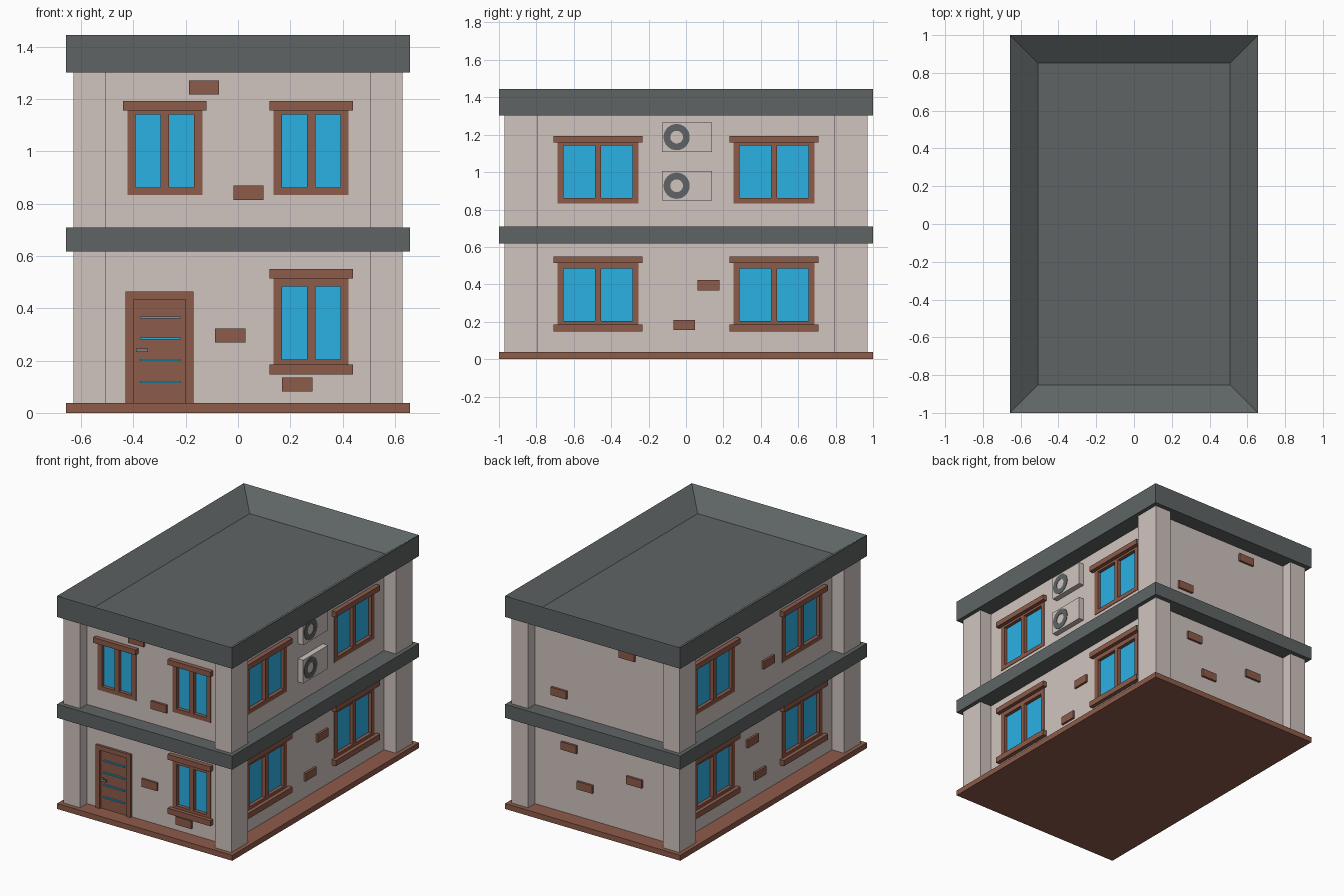
import bpy, bmesh, math
from mathutils import Matrix, Vector

old = bpy.data.objects.get("Cube")
if old:
    bpy.data.objects.remove(old, do_unlink=True)


def material(name, r, g, b):
    m = bpy.data.materials.new(name)
    m.use_nodes = True
    m.diffuse_color = (r, g, b, 1)
    m.node_tree.nodes["Principled BSDF"].inputs["Base Color"].default_value = (r, g, b, 1)
    return m


PLASTER = material("pale plaster", 0.63, 0.55, 0.52)
SLATE = material("slate grey", 0.114, 0.127, 0.127)
WOOD = material("brown wood", 0.27, 0.106, 0.068)
GLASS = material("blue glass", 0.024, 0.44, 0.78)
METAL = material("handle metal", 0.2, 0.2, 0.2)

# Half sizes of the walls and of the slabs
WALL_X, WALL_Y = 0.541, 0.895
SLAB_X, SLAB_Y = 0.657, 1.0


def finish(name, bm, mat):
    bmesh.ops.recalc_face_normals(bm, faces=bm.faces)
    mesh = bpy.data.meshes.new(name)
    bm.to_mesh(mesh)
    bm.free()
    mesh.materials.append(mat)
    ob = bpy.data.objects.new(name, mesh)
    bpy.context.collection.objects.link(ob)
    return ob


def add_box(bm, lo, hi, frame=Matrix()):
    lo, hi = Vector(lo), Vector(hi)
    mat = frame @ Matrix.Translation((lo + hi) / 2) @ Matrix.Diagonal((*(hi - lo), 1))
    bmesh.ops.create_cube(bm, size=1, matrix=mat)


def boxes(name, mat, parts, frame=Matrix()):
    bm = bmesh.new()
    for lo, hi in parts:
        add_box(bm, lo, hi, frame)
    return finish(name, bm, mat)


def wall_frame(angle, dist):
    # Local x runs along the wall, local -y points out of it
    return Matrix.Rotation(angle, 4, "Z") @ Matrix.Translation((0, -dist, 0))


FRONT = wall_frame(0, WALL_Y)
RIGHT = wall_frame(math.pi / 2, WALL_X)
BACK = wall_frame(math.pi, WALL_Y)
LEFT = wall_frame(-math.pi / 2, WALL_X)


def panel(x0, x1, z0, z1, out, depth=0.01):
    return (x0, -out, z0), (x1, depth, z1)


def slab(name, mat, z0, z1):
    return boxes(name, mat, [((-SLAB_X, -SLAB_Y, z0), (SLAB_X, SLAB_Y, z1))])


# Main body, base and floor band
walls = boxes("walls", PLASTER, [((-WALL_X, -WALL_Y, 0.02), (WALL_X, WALL_Y, 1.31))])
slab("base_plate", WOOD, 0, 0.037)
slab("floor_band", SLATE, 0.618, 0.71)

# Corner pillars
for sx, side in ((-1, "right"), (1, "left")):
    for sy, end in ((-1, "front"), (1, "back")):
        xs = sorted((sx * 0.505, sx * 0.63))
        ys = sorted((sy * 0.793, sy * 0.97))
        boxes(f"{end}_{side}_pillar", PLASTER,
              [((xs[0], ys[0], 0.02), (xs[1], ys[1], 1.31))])

# Flat roof with a sunken terrace
bm = bmesh.new()
add_box(bm, (-SLAB_X, -SLAB_Y, 1.302), (SLAB_X, SLAB_Y, 1.445))
bm.normal_update()
top = max(bm.faces, key=lambda f: f.calc_center_median().z)
bmesh.ops.inset_region(bm, faces=[top], thickness=0.148, use_even_offset=True)
bmesh.ops.translate(bm, verts=top.verts, vec=(0, 0, -0.11))
finish("roof", bm, SLATE)

openings = bmesh.new()


def window(name, frame, cx, glass_z, width, overhang, lower):
    # Lower windows have a taller top rail and a sill
    h, w = width / 2, width / 2 + overhang
    rim, mid, out, deep = 0.032, 0.016, 0.004, 0.04
    g0, g1 = glass_z, glass_z + 0.28
    z0, z1 = g0 - 0.029, g1 + (0.03 if lower else 0.015)
    bars = [
        panel(cx - h, cx - h + rim, z0, z1, out, deep),
        panel(cx + h - rim, cx + h, z0, z1, out, deep),
        panel(cx - mid, cx + mid, z0, z1, out, deep),
        panel(cx - h, cx + h, z0, g0, out, deep),
        panel(cx - h, cx + h, g1, z1, out, deep),
    ]
    add_box(openings, *panel(cx - h + 0.01, cx + h - 0.01, z0 + 0.01, z1 - 0.005, 0.05, 0.035), frame)
    boxes(name + "_frame", WOOD, bars, frame)
    boxes(name + "_glass", GLASS,
          [panel(cx - h + 0.015, cx + h - 0.015, g0 - 0.01, g1 + 0.01, -0.02, 0.03)], frame)
    boxes(name + "_lintel", WOOD, [panel(cx - w, cx + w, z1, z1 + 0.036, 0.03)], frame)
    if lower:
        boxes(name + "_sill", WOOD, [panel(cx - w, cx + w, z0 - 0.028, z0 + 0.01, 0.03)], frame)


# Windows on both storeys
LOW, HIGH = 0.204, 0.862
window("front_upper_right_window", FRONT, -0.28, HIGH, 0.287, 0.016, False)
window("front_upper_left_window", FRONT, 0.28, HIGH, 0.287, 0.016, False)
window("front_lower_window", FRONT, 0.28, LOW, 0.287, 0.016, True)
for side, frame in (("left", RIGHT), ("right", LEFT)):
    for cx in (-0.47, 0.47):
        for floor, base in (("lower", LOW), ("upper", HIGH)):
            end = "front" if (cx < 0) == (side == "left") else "back"
            window(f"{side}_{floor}_{end}_window", frame, cx, base, 0.433, 0.021, floor == "lower")

# Cut the window openings into the walls
cutter = finish("window_cutter", openings, PLASTER)
cutter.hide_render = True
cut = walls.modifiers.new("window_openings", "BOOLEAN")
cut.operation, cut.solver, cut.object = "DIFFERENCE", "EXACT", cutter
bpy.context.view_layer.objects.active = walls
bpy.ops.object.modifier_apply(modifier=cut.name)
bpy.data.objects.remove(cutter, do_unlink=True)

# Door with thin glazed ledges and a handle
boxes("door_frame", WOOD, [
    panel(-0.43, -0.4, 0.03, 0.464, 0.016),
    panel(-0.2, -0.17, 0.03, 0.464, 0.016),
    panel(-0.43, -0.17, 0.433, 0.464, 0.016)], FRONT)
boxes("door_leaf", WOOD, [panel(-0.405, -0.195, 0.03, 0.44, 0.003)], FRONT)
boxes("door_slits", GLASS,
      [panel(-0.375, -0.22, z - 0.004, z + 0.004, 0.012) for z in (0.118, 0.202, 0.285, 0.365)], FRONT)
boxes("door_handle", METAL, [
    ((-0.39, -0.028, 0.232), (-0.345, -0.018, 0.247)),
    ((-0.39, -0.02, 0.232), (-0.378, 0, 0.247))], FRONT)

# Loose bricks showing through the plaster
bricks = {
    "front": (FRONT, [(-0.13, 1.245), (0.04, 0.842), (-0.03, 0.296), (0.227, 0.108)]),
    "left": (RIGHT, [(0.12, 0.395), (-0.01, 0.182)]),
    "back": (BACK, [(-0.245, 0.49), (-0.125, 0.253), (0.245, 0.387), (-0.321, 0.84), (0.19, 1.23)]),
    "right": (LEFT, [(-0.07, 0.43), (0.01, 0.18), (0.1, 0.9)]),
}
for side, (frame, spots) in bricks.items():
    for i, (x, z) in enumerate(spots):
        boxes(f"{side}_brick_{i + 1}", WOOD,
              [panel(x - 0.058, x + 0.058, z - 0.027, z + 0.027, 0.015)], frame)


def fan_ring(name, frame, cx, cz, out):
    bm = bmesh.new()
    section = [(0.034, 0), (0.07, 0), (0.07, 0.003), (0.034, 0.003)]
    vs = [bm.verts.new((cx + r, -out - d, cz)) for r, d in section]
    edges = [bm.edges.new((vs[i - 1], vs[i])) for i in range(4)]
    bmesh.ops.spin(bm, geom=vs + edges, cent=(cx, 0, cz), axis=(0, 1, 0),
                   angle=2 * math.pi, steps=32, use_merge=True)
    bmesh.ops.remove_doubles(bm, verts=bm.verts, dist=0.0001)
    bm.transform(frame)
    finish(name, bm, SLATE)


# Air conditioners on the left wall
for floor, z in (("upper", 1.187), ("lower", 0.927)):
    boxes(f"{floor}_air_conditioner", PLASTER, [panel(-0.128, 0.139, z - 0.079, z + 0.079, 0.038)], RIGHT)
    fan_ring(f"{floor}_fan_ring", RIGHT, -0.05, z, 0.038)
